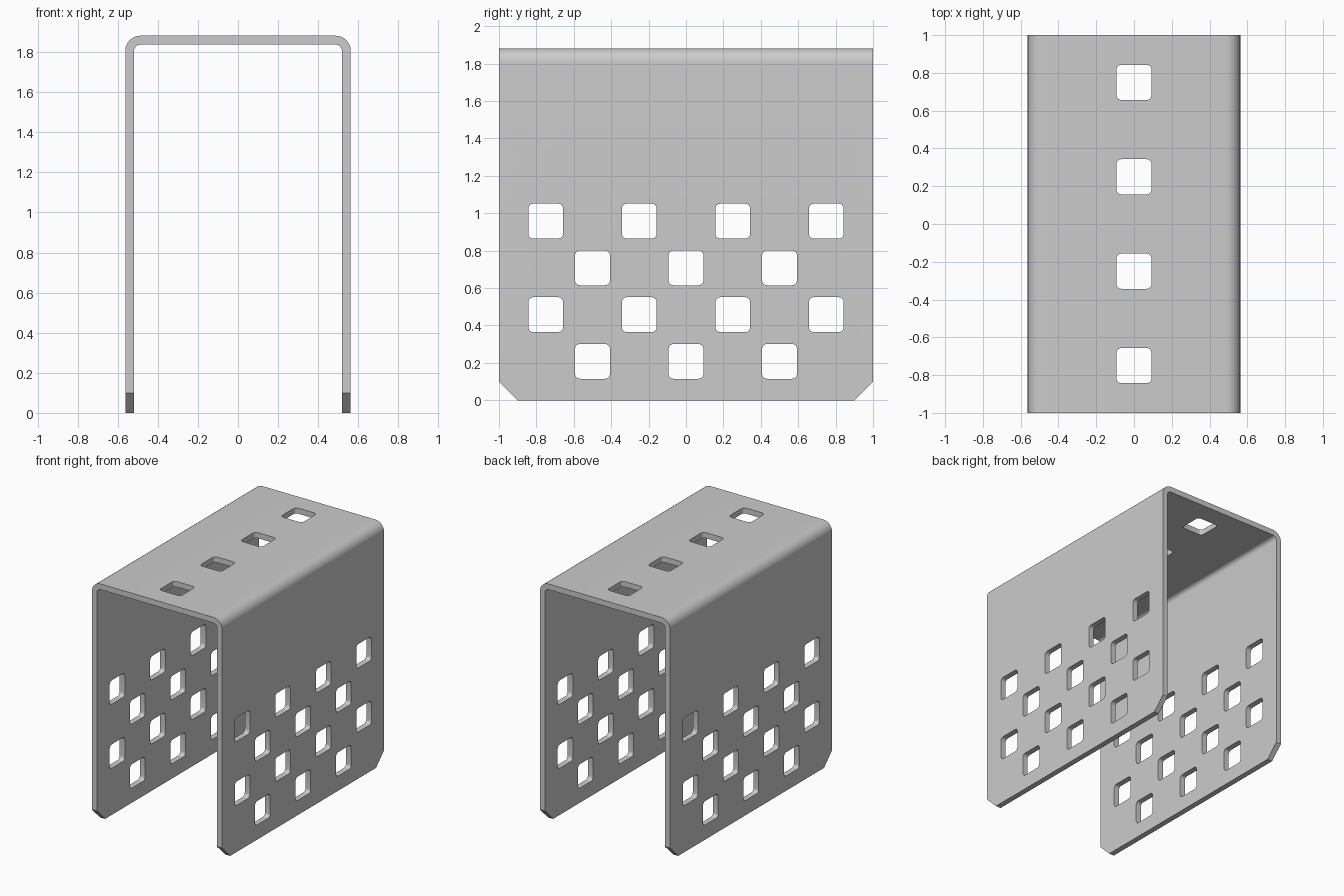
import bpy, bmesh
from math import cos, sin, pi, radians
from mathutils import Vector

if "Cube" in bpy.data.objects:
    bpy.data.objects.remove(bpy.data.objects["Cube"])

W, H, T = 0.5625, 1.882, 0.044      # half width, height, sheet thickness
R_OUT, R_IN = 0.076, 0.032          # bend radii
HOLE, HOLE_R = 0.186, 0.026         # square hole size and corner radius


def arc(cx, cy, r, a0, a1, n):
    return [(cx + r * cos(a0 + (a1 - a0) * i / n), cy + r * sin(a0 + (a1 - a0) * i / n))
            for i in range(n + 1)]


def prism(bm, points, direction):
    """Extrude a closed loop of 3D points along a vector."""
    face = bm.faces.new([bm.verts.new(p) for p in points])
    ext = bmesh.ops.extrude_face_region(bm, geom=[face])
    moved = [v for v in ext["geom"] if isinstance(v, bmesh.types.BMVert)]
    bmesh.ops.translate(bm, verts=moved, vec=Vector(direction))


def make_object(name, bm):
    bmesh.ops.recalc_face_normals(bm, faces=bm.faces)
    mesh = bpy.data.meshes.new(name)
    bm.to_mesh(mesh)
    bm.free()
    ob = bpy.data.objects.new(name, mesh)
    bpy.context.collection.objects.link(ob)
    return ob


def rounded_square(cx, cy):
    h = HOLE / 2 - HOLE_R
    pts = []
    for k, (sx, sy) in enumerate([(1, 1), (-1, 1), (-1, -1), (1, -1)]):
        pts += arc(cx + sx * h, cy + sy * h, HOLE_R, k * pi / 2, (k + 1) * pi / 2, 6)
    return pts


# Bent sheet: U-shaped section run along y
outer = [(W, 0)] + arc(W - R_OUT, H - R_OUT, R_OUT, 0, pi / 2, 12)
inner = [(W - T, 0)] + arc(W - T - R_IN, H - T - R_IN, R_IN, 0, pi / 2, 12)
section = (outer + [(-x, z) for x, z in reversed(outer)]
           + [(-x, z) for x, z in inner] + list(reversed(inner)))
bm = bmesh.new()
prism(bm, [(x, -1, z) for x, z in section], (0, 2, 0))
channel = make_object("perforated_channel", bm)

# Cutter: staggered side holes through both walls
bm = bmesh.new()
wide, narrow = (-0.75, -0.25, 0.25, 0.75), (-0.5, 0, 0.5)
for z, row in ((0.958, wide), (0.708, narrow), (0.458, wide), (0.208, narrow)):
    for y in row:
        prism(bm, [(-1, a, b) for a, b in rounded_square(y, z)], (2, 0, 0))

# Cutter: holes in the top web
for y in wide:
    prism(bm, [(a, b, H - 0.2) for a, b in rounded_square(0, y)], (0, 0, 0.4))

# Cutter: clipped bottom corners
for s in (-1, 1):
    prism(bm, [(-1, s * 0.8, -0.1), (-1, s * 1.1, 0.2), (-1, s * 1.1, -0.1)], (2, 0, 0))
cutter = make_object("hole_cutter", bm)
cutter.hide_render = True

# Cut, then remove the helper
mod = channel.modifiers.new("holes", "BOOLEAN")
mod.operation = "DIFFERENCE"
mod.solver = "EXACT"
mod.object = cutter
bpy.context.view_layer.objects.active = channel
channel.select_set(True)
bpy.ops.object.modifier_apply(modifier=mod.name)
bpy.data.objects.remove(cutter, do_unlink=True)
bpy.ops.object.shade_smooth_by_angle(angle=radians(30))
